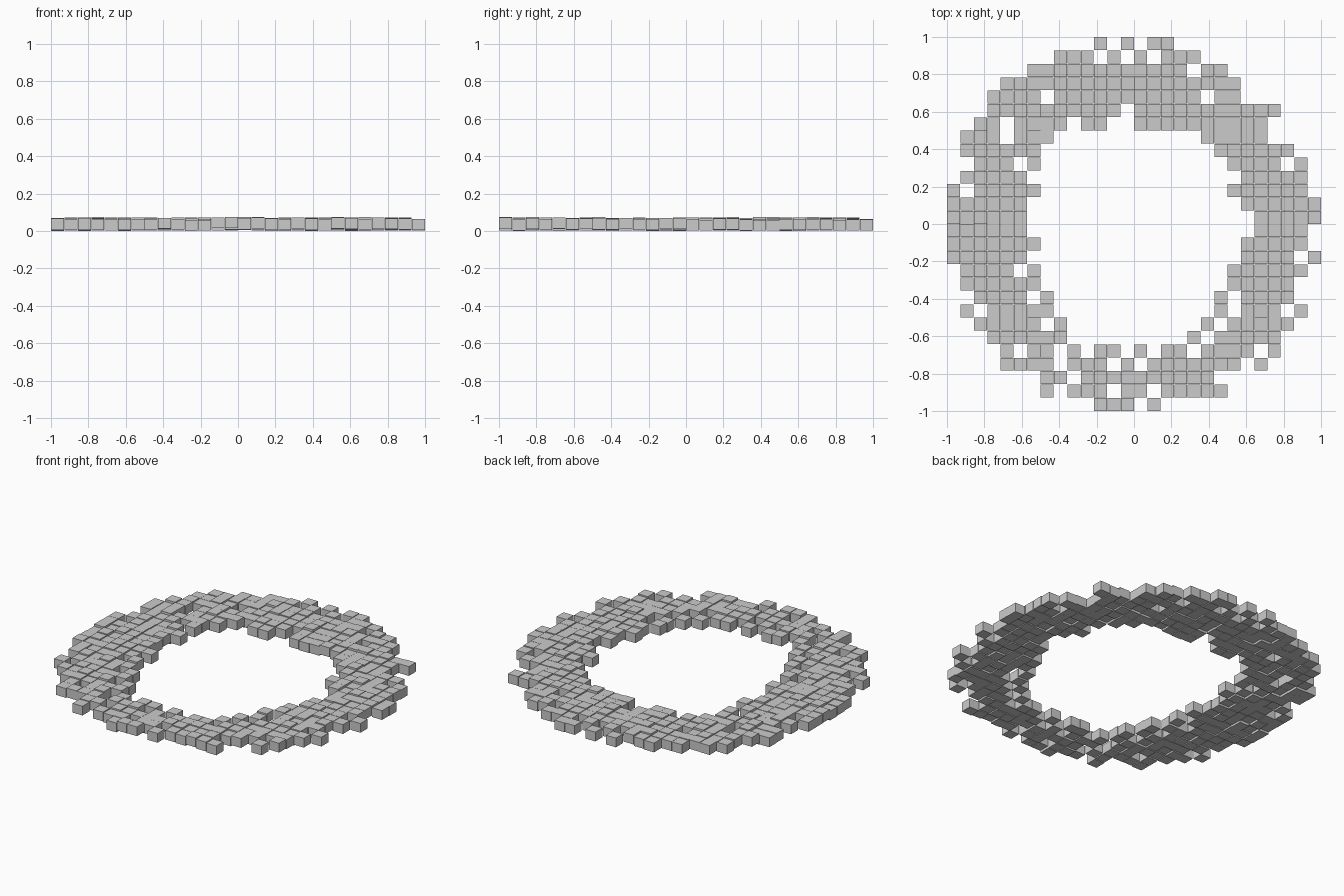
import bpy, bmesh, random
from mathutils import Matrix

if "Cube" in bpy.data.objects:
    bpy.data.objects.remove(bpy.data.objects["Cube"])

random.seed(4)
N = 28
CELL = 2.0 / N
SIZE = 0.069      # block width, leaves a hairline seam
HEIGHT = 0.058

# Outer outline of the ring: first and last column of each row, back row first
FIRST = [11, 8, 6, 4, 3, 3, 2, 1, 1, 2, 1, 0, 0, 0,
         0, 0, 0, 1, 1, 2, 1, 2, 3, 4, 4, 7, 7, 11]
LAST = [16, 18, 20, 21, 21, 24, 23, 23, 25, 26, 26, 26, 27, 27,
        26, 26, 27, 26, 25, 25, 26, 25, 24, 24, 23, 19, 20, 15]

# Inner opening: first and last empty column, starting at row 6
OPEN_ROW = 6
OPEN_FIRST = [12, 8, 7, 7, 6, 7, 6, 6, 6, 7, 6, 7, 7, 8, 8, 9, 9]
OPEN_LAST = [13, 18, 19, 20, 21, 20, 21, 22, 22, 21, 21, 20, 20, 19, 19, 18, 17]

# Missing blocks: row -> columns
GAPS = {0: (12, 14), 1: (11, 13, 15), 2: (18,), 4: (7, 19), 5: (13,),
        6: (4, 9), 7: (4,), 9: (5, 25), 11: (1,), 16: (26,), 17: (5,),
        19: (6, 21), 20: (2, 21, 25), 21: (7, 20), 22: (19,),
        23: (5, 8, 10, 13, 15, 18, 23), 24: (8, 12, 14, 22),
        25: (9,), 26: (8, 12, 15), 27: (14,)}


def is_open(col, row):
    i = row - OPEN_ROW
    in_hole = 0 <= i < len(OPEN_FIRST) and OPEN_FIRST[i] <= col <= OPEN_LAST[i]
    return in_hole or col in GAPS.get(row, ())


def add_block(bm, col, row):
    """One loose block, lifted slightly so the surface is uneven."""
    lift = random.triangular(0.0, 0.018, 0.003)
    x = -1 + (col + 0.5) * CELL
    y = 1 - (row + 0.5) * CELL
    place = Matrix.Translation((x, y, lift + HEIGHT / 2))
    bmesh.ops.create_cube(bm, size=1, matrix=place @ Matrix.Diagonal((SIZE, SIZE, HEIGHT, 1)))


# Ring of blocks
bm = bmesh.new()
for row in range(N):
    for col in range(FIRST[row], LAST[row] + 1):
        if not is_open(col, row):
            add_block(bm, col, row)

mesh = bpy.data.meshes.new("block_ring")
bm.to_mesh(mesh)
bm.free()
ring = bpy.data.objects.new("block_ring", mesh)
bpy.context.collection.objects.link(ring)
